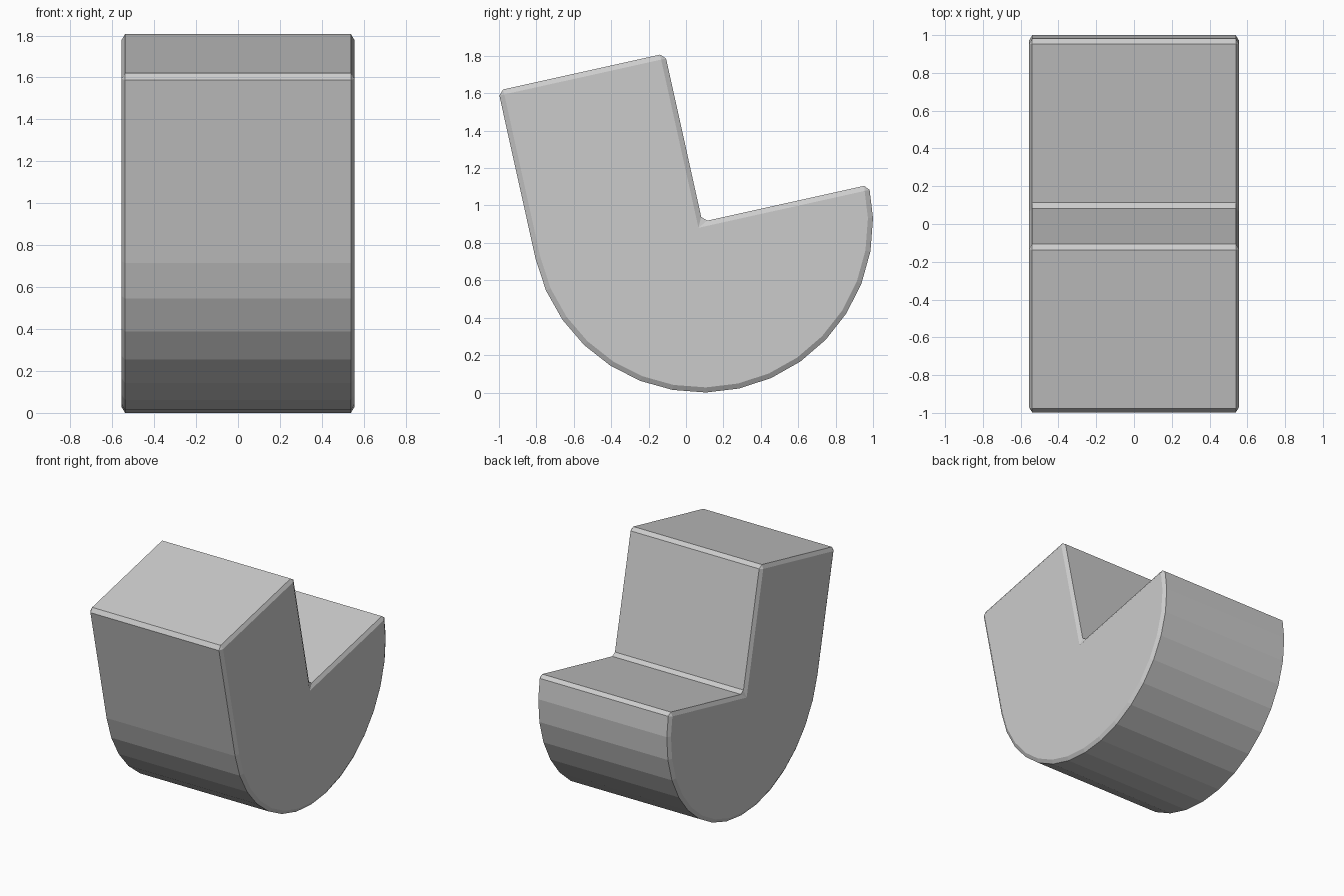
import bpy, bmesh, math

if "Cube" in bpy.data.objects:
    bpy.data.objects.remove(bpy.data.objects["Cube"])

TILT = math.radians(12.5)
CY, CZ = 0.087, 0.913     # centre of the rounded base, also the notch corner
R, H = 0.913, 0.921       # base radius, height of the upright block
HALF_X, SQUASH = 0.555, 0.6


def place(u, v):
    """Tilted profile coordinates to world y, z."""
    c, s = math.cos(TILT), math.sin(TILT)
    return CY + u * c - v * s, CZ + u * s + v * c


# Profile: half of a 32-sided disc with a square block over its front half
profile = [(R * math.cos(math.pi * i / 16), -R * math.sin(math.pi * i / 16))
           for i in range(17)]
profile += [(-R, H), (0, H), (0, 0)]

bm = bmesh.new()
verts = [bm.verts.new((-HALF_X / SQUASH, *place(u, v))) for u, v in profile]
face = bm.faces.new(verts)
side = bmesh.ops.extrude_face_region(bm, geom=[face])
bmesh.ops.translate(bm, vec=(2 * HALF_X / SQUASH, 0, 0),
                    verts=[g for g in side["geom"] if isinstance(g, bmesh.types.BMVert)])
bmesh.ops.recalc_face_normals(bm, faces=bm.faces)

mesh = bpy.data.meshes.new("notched_rocker")
bm.to_mesh(mesh)
bm.free()
body = bpy.data.objects.new("notched_rocker", mesh)
bpy.context.collection.objects.link(body)
body.scale.x = SQUASH

# Narrow chamfer on the sharp edges, squashed in x by the object scale
bevel = body.modifiers.new("chamfer", 'BEVEL')
bevel.width = 0.027
bevel.segments = 1
bevel.limit_method = 'ANGLE'
bevel.angle_limit = math.radians(30)
